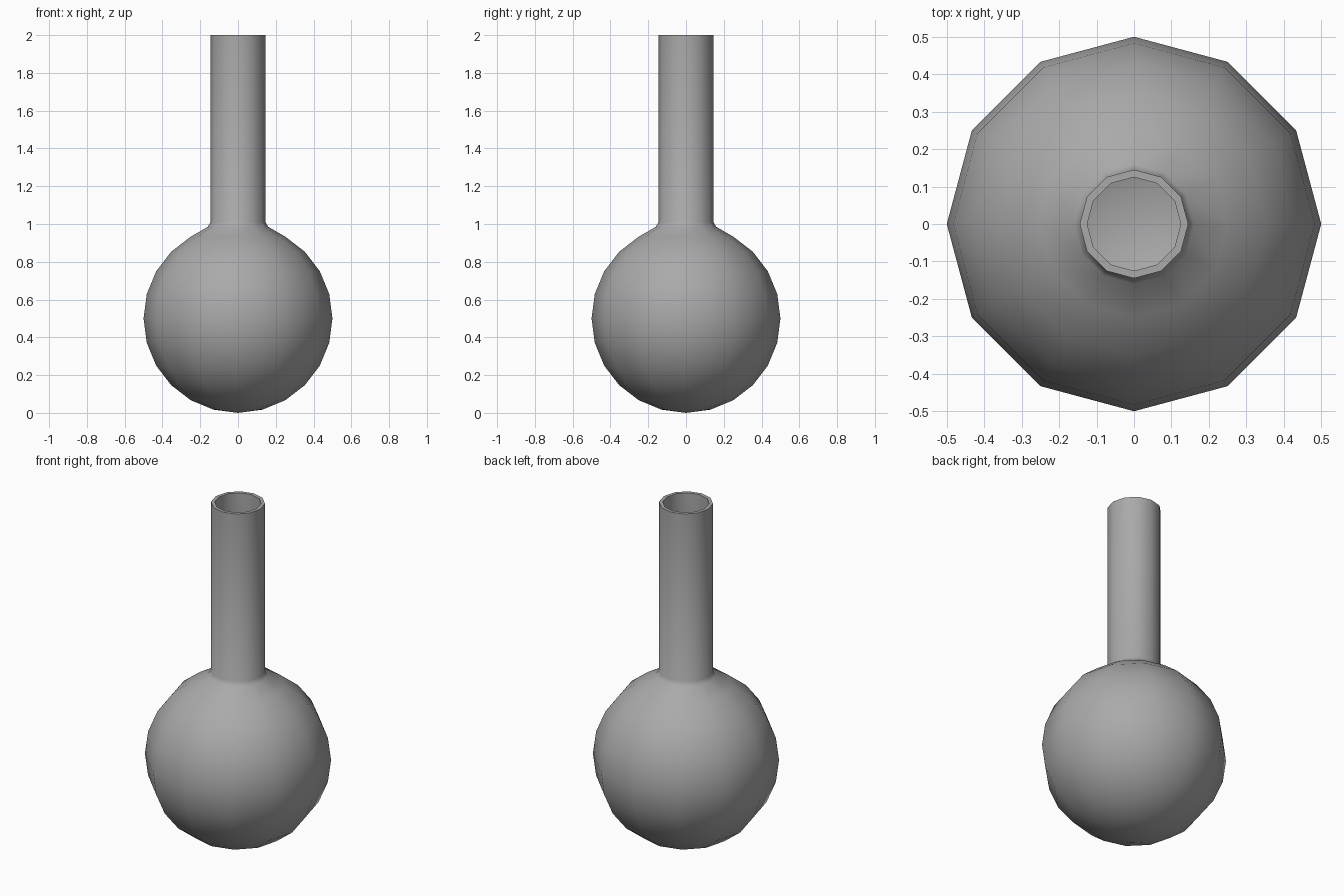
import bpy, bmesh
from math import sin, cos, pi, radians
from mathutils import Vector

cube = bpy.data.objects.get("Cube")
if cube:
    bpy.data.objects.remove(cube, do_unlink=True)

SIDES = 12
WALL = 0.02

glass = bpy.data.materials.new("grey")
glass.use_nodes = True
colour = (0.40, 0.40, 0.40, 1)
glass.diffuse_color = colour
glass.node_tree.nodes["Principled BSDF"].inputs["Base Color"].default_value = colour


def wall_profile(inset):
    """Bulb arc from the base up, then the shoulder and the straight neck."""
    radius = 0.5 - inset
    arc = [(radius * sin(a), 0.5 - radius * cos(a))
           for a in (pi * i / 12 for i in range(11))]
    neck = 0.145 - inset
    return arc + [(neck + 0.015, 0.985 - inset / 2), (neck, 1.01), (neck, 2.0)]


# Outer wall up to the rim, then inner wall back down
profile = wall_profile(0) + wall_profile(WALL)[::-1]

bm = bmesh.new()
verts = [bm.verts.new((r, 0, z)) for r, z in profile]
edges = [bm.edges.new(pair) for pair in zip(verts, verts[1:])]
bmesh.ops.spin(bm, geom=verts + edges, cent=Vector(), axis=Vector((0, 0, 1)),
               angle=2 * pi, steps=SIDES)
bmesh.ops.remove_doubles(bm, verts=bm.verts, dist=0.0005)
bmesh.ops.recalc_face_normals(bm, faces=bm.faces)
mesh = bpy.data.meshes.new("round_flask")
bm.to_mesh(mesh)
bm.free()
mesh.materials.append(glass)

flask = bpy.data.objects.new("round_flask", mesh)
bpy.context.collection.objects.link(flask)

# Smooth walls with a crisp rim
bpy.ops.object.select_all(action='DESELECT')
flask.select_set(True)
bpy.context.view_layer.objects.active = flask
bpy.ops.object.shade_smooth_by_angle(angle=radians(60))
